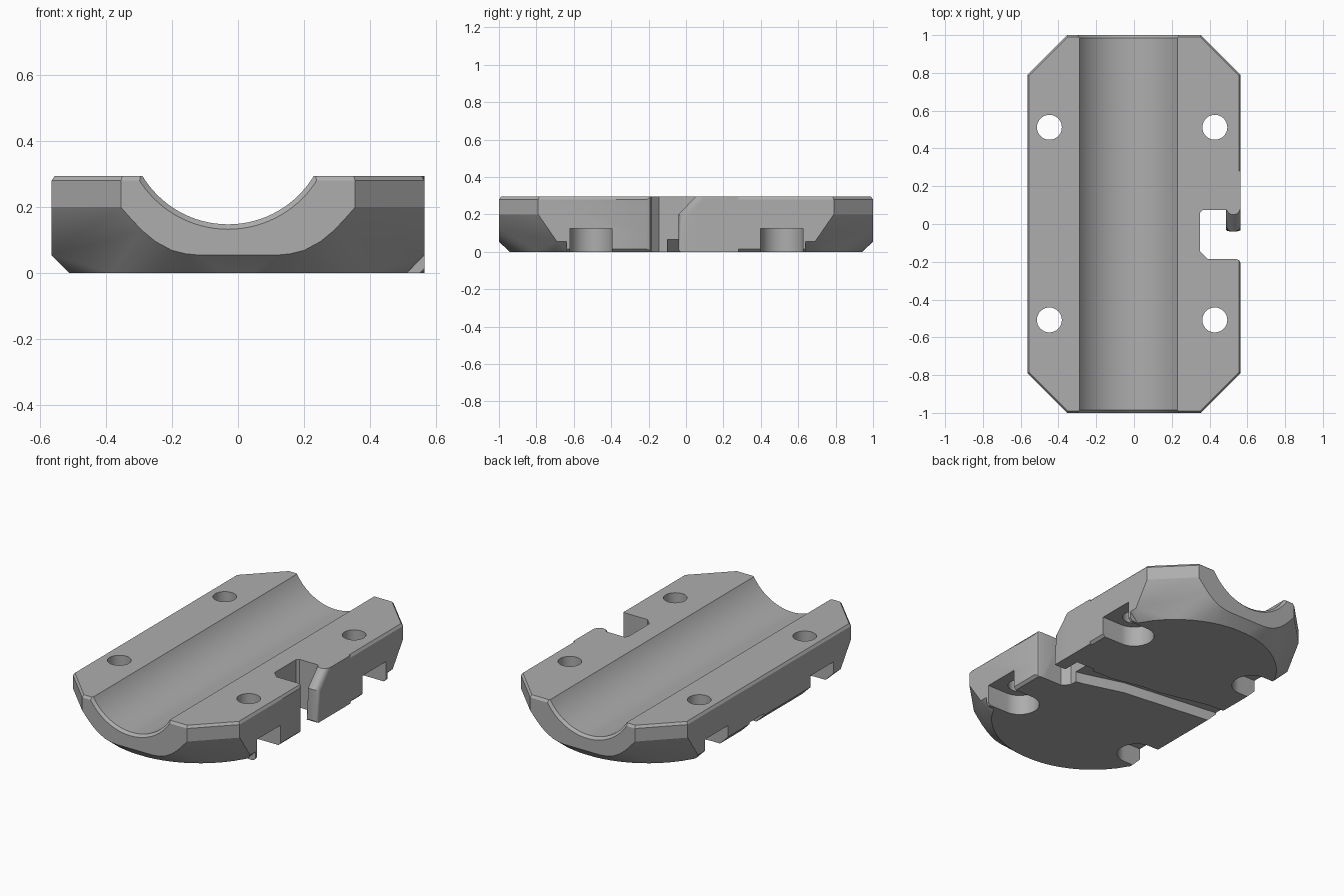
import bpy, bmesh, math
from mathutils import Matrix, Vector

cube = bpy.data.objects.get("Cube")
if cube:
    bpy.data.objects.remove(cube, do_unlink=True)

HX, HZ = 0.565, 0.295          # half width, height
grey = bpy.data.materials.new("light grey")
grey.use_nodes = True
grey.diffuse_color = (0.42, 0.42, 0.42, 1)
grey.node_tree.nodes["Principled BSDF"].inputs["Base Color"].default_value = grey.diffuse_color


def finish(bm, name):
    bmesh.ops.recalc_face_normals(bm, faces=bm.faces)
    mesh = bpy.data.meshes.new(name)
    bm.to_mesh(mesh)
    bm.free()
    mesh.materials.append(grey)
    ob = bpy.data.objects.new(name, mesh)
    bpy.context.collection.objects.link(ob)
    return ob


def prism(name, outline, axis, lo, hi, round_if=None, radius=0.03):
    """Extrude a 2D outline along an axis; optionally round chosen edges."""
    place = {"x": lambda a, b, h: (h, a, b),
             "y": lambda a, b, h: (a, h, b),
             "z": lambda a, b, h: (a, b, h)}[axis]
    bm = bmesh.new()
    face = bm.faces.new([bm.verts.new(place(a, b, lo)) for a, b in outline])
    top = bmesh.ops.extrude_face_region(bm, geom=[face])["geom"]
    move = Vector(place(0, 0, hi - lo))
    bmesh.ops.translate(bm, vec=move, verts=[v for v in top if isinstance(v, bmesh.types.BMVert)])
    bmesh.ops.recalc_face_normals(bm, faces=bm.faces)
    if round_if:
        edges = [e for e in bm.edges if round_if(*[v.co for v in e.verts])]
        bmesh.ops.bevel(bm, geom=edges, offset=radius, segments=5, profile=0.5, affect="EDGES")
    return finish(bm, name)


def combine(target, tool, operation):
    mod = target.modifiers.new(tool.name, "BOOLEAN")
    mod.operation, mod.object, mod.solver = operation, tool, "EXACT"
    bpy.context.view_layer.objects.active = target
    bpy.ops.object.modifier_apply(modifier=mod.name)
    bpy.data.objects.remove(tool, do_unlink=True)


# Main block: hull of the clipped-corner outline and the rounded lower ends
points = [(0.35, 0.99, HZ), (HX - 0.01, 0.785, HZ)]
for z in (0.28, 0.2):
    points += [(0.355, 1, z), (HX, 0.79, z)]
points += [(x, 1, z) for x, z in ((0.12, 0.055), (0.16, 0.059), (0.2, 0.069), (0.25, 0.096),
                                  (0.29, 0.129), (0.325, 0.166))]
points.append((HX, 0.69, 0.055))
R = 0.579
points += [(x, 0.945 - R + math.sqrt(R * R - x * x), 0)
           for x in (i * 0.51 / 12 for i in range(1, 13))]
bm = bmesh.new()
for sx in (-1, 1):
    for sy in (-1, 1):
        for x, y, z in points:
            bm.verts.new((sx * x, sy * y, z))
hull = bmesh.ops.convex_hull(bm, input=bm.verts)
bmesh.ops.delete(bm, geom=list({g for g in hull["geom_interior"] + hull["geom_unused"]
                                if isinstance(g, bmesh.types.BMVert)}), context="VERTS")
bmesh.ops.dissolve_limit(bm, angle_limit=0.01, verts=bm.verts, edges=bm.edges)
body = finish(bm, "clamp_block")

# Fuller lower edge along the notched side
combine(body, prism("side_rail", [(0.4, 0), (HX - 0.015, 0), (HX, 0.015), (HX, 0.25), (0.4, 0.25)],
                    "y", -0.64, 0.64), "UNION")

# Trough along the top, flared at both ends
bm = bmesh.new()
rings = []
for y, r in ((-1.01, 0.328), (-0.985, 0.303), (0.985, 0.303), (1.01, 0.328)):
    ring = bmesh.ops.create_circle(bm, segments=96, radius=r, cap_ends=False)["verts"]
    bmesh.ops.transform(bm, verts=ring, matrix=Matrix.Translation((-0.03, y, 0.451))
                        @ Matrix.Rotation(math.pi / 2, 4, "X"))
    rings.append(ring)
for a, b in zip(rings, rings[1:]):
    for i in range(96):
        j = (i + 1) % 96
        bm.faces.new((a[i], a[j], b[j], b[i]))
bm.faces.new(rings[0])
bm.faces.new(rings[-1])
combine(body, finish(bm, "trough_cutter"), "DIFFERENCE")


def circle(x, y, r, start=0, sweep=2 * math.pi, n=32):
    return [(x + r * math.cos(start + sweep * i / n), y + r * math.sin(start + sweep * i / n))
            for i in range(n + (sweep < 6))]


# Bolt holes with open-sided nut pockets underneath
for side, hx in ((1, 0.428), (-1, -0.448)):
    for hy in (-0.508, 0.512):
        combine(body, prism("bolt_cutter", circle(hx, hy, 0.066), "z", -0.1, 0.4), "DIFFERENCE")
        slot = circle(hx, hy, 0.113, side * math.pi / 2, math.pi)
        slot += [(side * 0.7, hy - side * 0.113), (side * 0.7, hy + side * 0.113)]
        combine(body, prism("pocket_cutter", slot, "z", -0.1, 0.125), "DIFFERENCE")

# Side notch
notch = [(0.35, -0.145), (0.39, -0.185), (0.54, -0.185), (0.557, -0.192), (HX, -0.21), (0.7, -0.21),
         (0.7, 0.075), (0.365, 0.075), (0.35, 0.06)]
combine(body, prism("notch_cutter", notch, "z", -0.1, 0.4), "DIFFERENCE")

# Shallow bent channel across the underside
channel = [(0.45, -0.12), (0.3, -0.09), (0.06, -0.02), (-0.28, 0.02), (-0.7, 0.07),
           (-0.7, 0.2), (-0.4, 0.18), (-0.1, 0.11), (0.02, 0.1), (0.2, 0.06), (0.45, 0.05)]
combine(body, prism("channel_cutter", channel, "z", -0.1, 0.065), "DIFFERENCE")

# Hooked tab closing part of the notch mouth
tab = [(0.28, HZ), (0.05, HZ), (-0.04, 0.2), (-0.04, 0.01), (-0.03, 0), (0.28, 0)]
combine(body, prism("hook_tab", tab, "x", 0.487, HX, lambda a, b: abs(a.x - b.x) < 1e-4
                    and max(a.y, b.y) < 0.06 and min(a.z, b.z) >= 0.009, 0.034), "UNION")

bpy.ops.object.select_all(action="DESELECT")
body.select_set(True)
bpy.context.view_layer.objects.active = body
bpy.ops.object.shade_smooth_by_angle(angle=math.radians(25))
